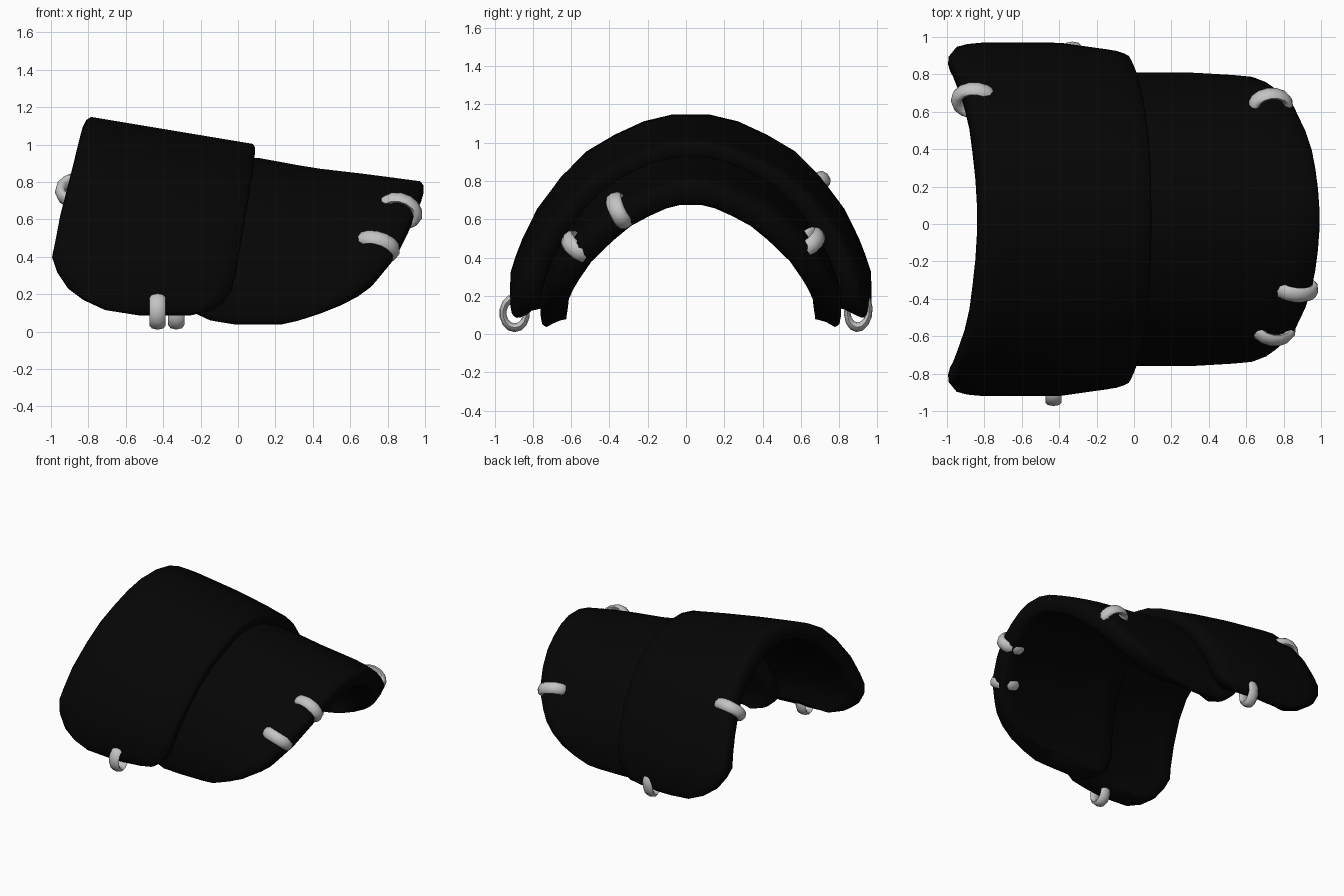
import bpy
import bmesh
from mathutils import Matrix, Vector

cube = bpy.data.objects.get("Cube")
if cube:
    bpy.data.objects.remove(cube, do_unlink=True)

CENTRE_Y = 0.025


def material(name, value):
    m = bpy.data.materials.new(name)
    m.use_nodes = True
    colour = (value, value, value, 1)
    m.diffuse_color = colour
    m.node_tree.nodes["Principled BSDF"].inputs["Base Color"].default_value = colour
    return m


black = material("matte black", 0.0016)
grey = material("light grey metal", 0.55)


def lerp(table, t):
    """Piecewise linear lookup in a rising list of (key, value)."""
    if t <= table[0][0]:
        return table[0][1]
    for (a, u), (b, v) in zip(table, table[1:]):
        if t <= b:
            return u + (v - u) * (t - a) / (b - a)
    return table[-1][1]


def finish(obj, mat, angle):
    obj.data.materials.append(mat)
    bpy.ops.object.select_all(action="DESELECT")
    obj.select_set(True)
    bpy.context.view_layer.objects.active = obj
    bpy.ops.object.shade_smooth_by_angle(angle=angle)


# Half arch as (relative half width, relative height), foot to crown
ARCH = [(.98, 0), (.99, .04), (1, .09), (1, .15), (.995, .24), (.965, .32), (.93, .4),
        (.85, .54), (.715, .7), (.575, .82), (.42, .9), (.26, .965), (.1, 1)]
SECTION = [(-w, h) for w, h in ARCH] + [(w, h) for w, h in reversed(ARCH)]
COLUMNS = 10
RIM = 0.025


def plate(name, half_width, foot, crown, taper, edge_a, edge_b, thickness, lean):
    """Thick curved arch plate with a rounded rim, trimmed by two edge outlines."""
    last = len(SECTION) - 1
    cells = [(i, j) for i in range(last + 1) for j in range(COLUMNS + 1)]

    def point(i, j, margin):
        w, h = SECTION[i]
        xa, xb = lerp(edge_a, h) + margin, lerp(edge_b, h) - margin
        x = xa + (xb - xa) * j / COLUMNS
        lift = margin if i in (0, last) else 0
        y = CENTRE_Y + w * half_width * lerp(taper, x)
        return Vector((x, y, foot + h * (lerp(crown, x) - foot) + lift))

    bm = bmesh.new()

    def skin(verts, flip):
        for i in range(last):
            for j in range(COLUMNS):
                quad = [verts[c] for c in ((i, j), (i, j + 1), (i + 1, j + 1), (i + 1, j))]
                bm.faces.new(quad[::-1] if flip else quad)

    # Outer skin
    outer = {c: bm.verts.new(point(*c, RIM)) for c in cells}
    skin(outer, False)
    bm.normal_update()
    inward = {c: -v.normal - Vector((lean * v.normal.z, 0, 0)) for c, v in outer.items()}

    # Rounded rim, then the inner skin
    loop = ([(0, j) for j in range(COLUMNS)] + [(i, COLUMNS) for i in range(last)]
            + [(last, j) for j in range(COLUMNS, 0, -1)] + [(i, 0) for i in range(last, 0, -1)])
    bands = [outer]
    for depth, margin in ((.15, .25), (.5, 0), (.85, .25), (1, 1)):
        keys = cells if depth == 1 else loop
        bands.append({c: bm.verts.new(point(*c, margin * RIM) + inward[c] * depth * thickness)
                      for c in keys})
    for a, b in zip(bands, bands[1:]):
        for c, d in zip(loop, loop[1:] + loop[:1]):
            bm.faces.new((a[d], a[c], b[c], b[d]))
    skin(bands[-1], True)

    mesh = bpy.data.meshes.new(name)
    bm.to_mesh(mesh)
    bm.free()
    obj = bpy.data.objects.new(name, mesh)
    bpy.context.collection.objects.link(obj)
    finish(obj, black, 1.0)


# Large upper plate
plate("upper_plate", .945, .07,
      crown=[(-.8, 1.15), (.1, 1.0)],
      taper=[(-1, .97), (-.85, 1), (-.4, 1), (-.1, .955), (0, .92), (.1, .9)],
      edge_a=[(0, -.53), (.04, -.72), (.065, -.79), (.14, -.91), (.25, -.98),
              (.32, -1), (.54, -.95), (.77, -.88), (1, -.81)],
      edge_b=[(0, -.25), (.05, -.1), (.14, -.03), (.25, 0), (.5, .04), (.92, .1), (1, .105)],
      thickness=.12, lean=.2)

# Smaller lower plate tucked under the upper one
plate("lower_plate", .785, .02,
      crown=[(.1, .93), (.4, .875), (.7, .84), (1, .8)],
      taper=[(.3, 1), (.7, .97), (.85, .93), (.93, .86), (1, .82)],
      edge_a=[(0, -.02), (.03, -.13), (.065, -.22), (.15, -.3), (.3, -.33), (.6, -.25), (1, -.12)],
      edge_b=[(0, .24), (.04, .33), (.07, .41), (.15, .56), (.29, .71), (.51, .855),
              (.72, .935), (.87, .975), (1, 1)],
      thickness=.13, lean=0)


def ring(name, centre, inward, outward, reach, height):
    """Oval, flattened ring looped round a plate rim."""
    along = Vector(inward).normalized()
    out = Vector(outward)
    out = (out - along * out.dot(along)).normalized()
    turn = Matrix((along, out, along.cross(out))).transposed().to_4x4()
    bpy.ops.mesh.primitive_torus_add(major_radius=.77, minor_radius=.23,
                                     major_segments=14, minor_segments=8)
    obj = bpy.context.object
    obj.name = name
    obj.data.transform(Matrix.Diagonal((reach, height, .19, 1)))
    obj.matrix_world = Matrix.Translation(centre) @ turn
    finish(obj, grey, 1.2)


# Rings through the plate rims
ring("upper_back_ring", (-.85, .66, .755), (1, 0, .1), (0, .7, .7), .13, .115)
ring("front_foot_ring", (-.43, -.895, .11), (0, 0, 1), (0, -1, 0), .1, .08)
ring("back_foot_ring", (-.33, .9, .12), (0, .1, 1), (0, 1, 0), .11, .075)
ring("lower_front_top_ring", (.865, -.345, .645), (-1, 0, .35), (0, -.45, .9), .125, .1)
ring("lower_front_side_ring", (.745, -.56, .455), (-1, 0, .3), (0, -.8, .6), .125, .1)
ring("lower_back_side_ring", (.73, .635, .475), (-1, 0, .3), (0, .8, .6), .125, .1)
